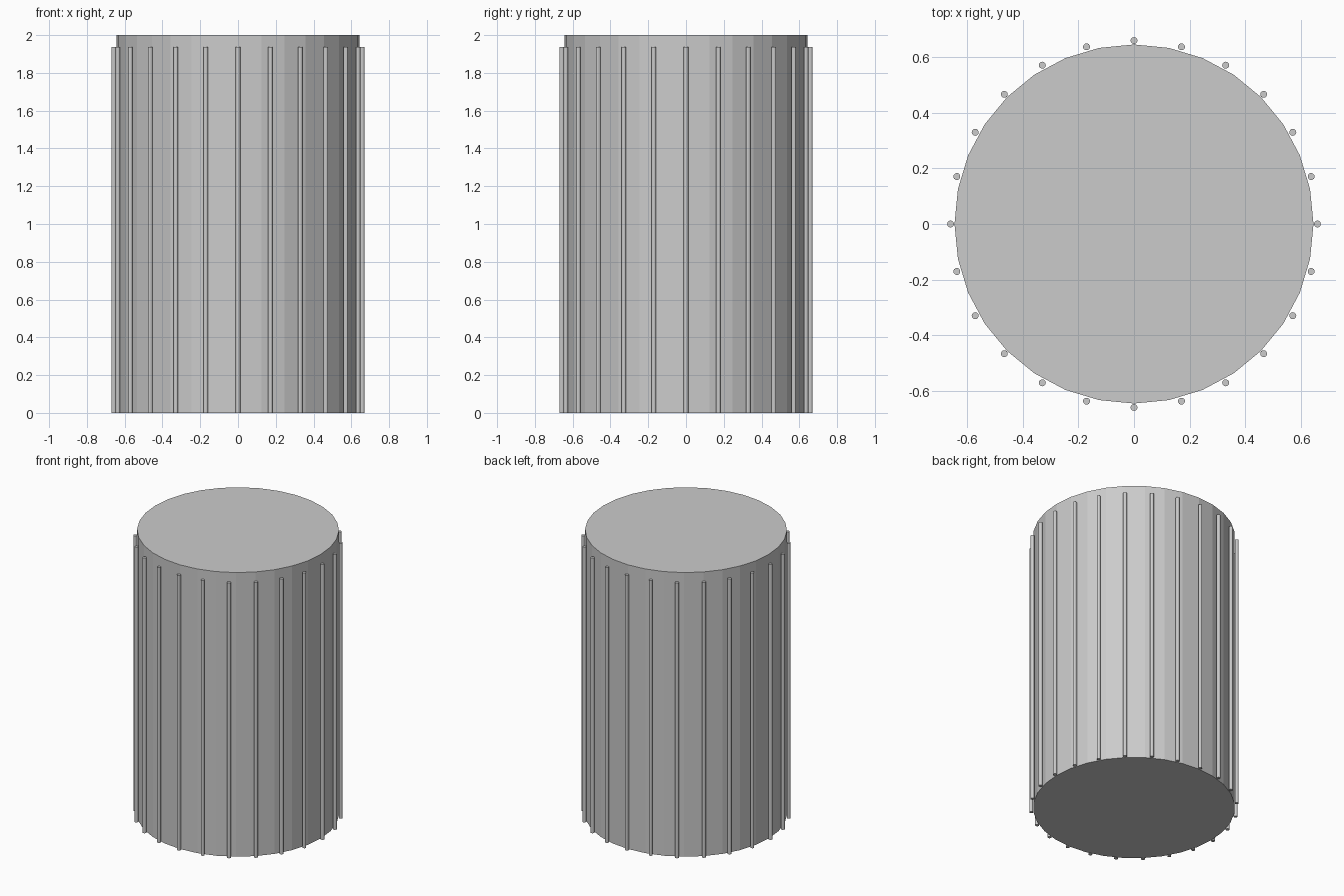
import bpy
from math import cos, sin, radians

if "Cube" in bpy.data.objects:
    bpy.data.objects.remove(bpy.data.objects["Cube"])


def cylinder(name, radius, height, sides, x=0.0, y=0.0):
    """Upright capped cylinder standing on z = 0."""
    bpy.ops.mesh.primitive_cylinder_add(
        vertices=sides, radius=radius, depth=height, location=(x, y, height / 2))
    obj = bpy.context.object
    obj.name = name
    return obj


# Main drum
cylinder("drum_body", 0.644, 2.0, 32)

# Thin vertical rods around the drum, stopping short of the top
ROD_COUNT = 24
RING_RADIUS = 0.658
for i in range(ROD_COUNT):
    a = radians(360 / ROD_COUNT * i)
    rod = cylinder(f"rib_rod_{i + 1:02d}", 0.0125, 1.937, 12,
                   RING_RADIUS * cos(a), RING_RADIUS * sin(a))
    rod.rotation_euler.z = a
